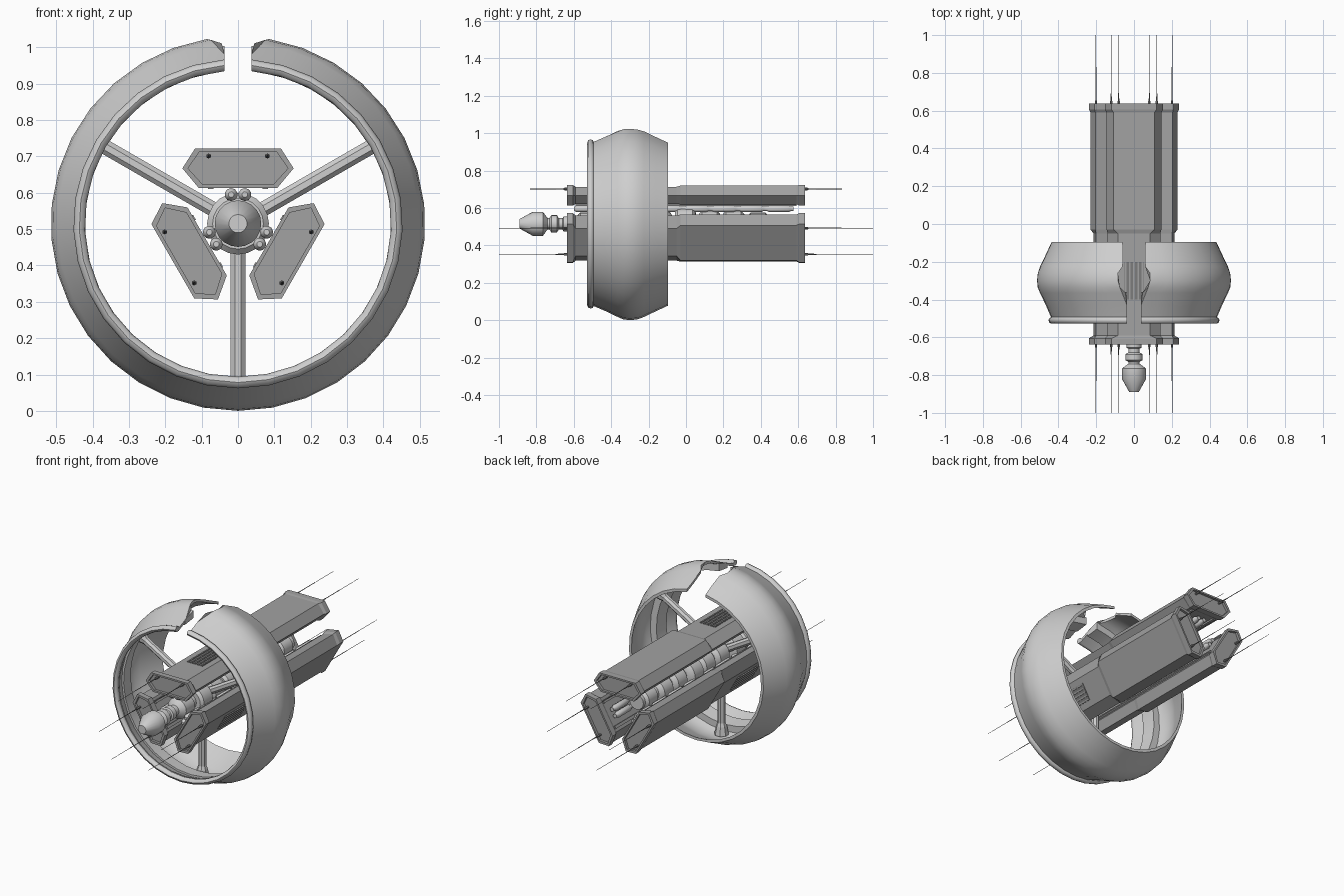
import bpy, bmesh, math
from math import sin, cos, pi, radians

if "Cube" in bpy.data.objects:
    bpy.data.objects.remove(bpy.data.objects["Cube"])

CZ = 0.515  # height of the long axis


def mat(name, v):
    m = bpy.data.materials.new(name)
    m.diffuse_color = (v, v, v * 1.0, 1)
    m.use_nodes = True
    m.node_tree.nodes["Principled BSDF"].inputs["Base Color"].default_value = m.diffuse_color
    return m


LIGHT = mat("light_grey_hull", 0.62)
MID = mat("mid_grey_panel", 0.36)
DARK = mat("dark_grey_detail", 0.2)


def finish(name, bm, material, smooth=None):
    bmesh.ops.recalc_face_normals(bm, faces=bm.faces)
    me = bpy.data.meshes.new(name)
    bm.to_mesh(me)
    bm.free()
    me.materials.append(material)
    ob = bpy.data.objects.new(name, me)
    bpy.context.collection.objects.link(ob)
    if smooth:
        bpy.ops.object.select_all(action='DESELECT')
        bpy.context.view_layer.objects.active = ob
        ob.select_set(True)
        bpy.ops.object.shade_smooth_by_angle(angle=radians(smooth))
    return ob


def loft(name, rings, material, smooth=None):
    """Skin a list of equal rings of 3D points and cap both ends."""
    bm = bmesh.new()
    vs = [[bm.verts.new(p) for p in ring] for ring in rings]
    n = len(vs[0])
    for a, b in zip(vs, vs[1:]):
        for i in range(n):
            j = (i + 1) % n
            bm.faces.new((a[i], a[j], b[j], b[i]))
    bm.faces.new(vs[0][::-1])
    bm.faces.new(vs[-1])
    return finish(name, bm, material, smooth)


def lathe(name, profile, material, segs=16, cx=0, cr=0, turn=0, smooth=35):
    """Turned part along y; profile holds (y, radius). Centre is (cx, cr) turned about the axis."""
    rings = []
    for y, r in profile:
        rings.append([place(cx + r * sin(2 * pi * i / segs), y,
                            cr + r * cos(2 * pi * i / segs), turn) for i in range(segs)])
    return loft(name, rings, material, smooth)


def place(x, y, r, turn):
    c, s = cos(turn), sin(turn)
    return (x * c + r * s, y, CZ - x * s + r * c)


def open_ring(name, section, material, segs=32, smooth=35):
    """Sweep a closed section (y, radius, half gap) nearly all the way round."""
    rings = []
    for k in range(segs + 1):
        ring = []
        for y, r, gap in section:
            g = math.asin(gap / r)
            a = g + (2 * pi - 2 * g) * k / segs
            ring.append((r * sin(a), y, CZ + r * cos(a)))
        rings.append(ring)
    return loft(name, rings, material, smooth)


# Big open ring: barrel-shaped shell with a notched gap at the top
outer = [(-.50, .437, .037), (-.43, .467, .037), (-.365, .498, .045), (-.335, .511, .075),
         (-.30, .515, .085), (-.26, .511, .085), (-.225, .498, .06), (-.16, .467, .058), (-.095, .437, .06)]
inner = [(y, r - .016, g) for y, r, g in reversed(outer)]
open_ring("ring_shell", outer + inner, LIGHT)
# Rolled front rim and inner track
open_ring("ring_front_rim", [(-.51 + .018 * cos(i * pi / 4), .437 + .016 * sin(i * pi / 4), .037)
                             for i in range(8)], LIGHT, smooth=50)
open_ring("ring_inner_track", [(-.44, .435, .037), (-.36, .445, .037), (-.36, .49, .037),
                               (-.44, .462, .037)], LIGHT)

# Central core: nose, neck collars, then a stack of drums
core = [(-.89, .025), (-.82, .064), (-.765, .064), (-.74, .03), (-.73, .03), (-.72, .046), (-.69, .046),
        (-.68, .03), (-.66, .03), (-.655, .04), (-.625, .04), (-.62, .03), (-.59, .03)]
y = -.58
for i in range(8):
    r = .06 if i in (0, 7) else (.085 if i % 3 == 1 else .07)
    core += [(y, r - .015), (y + .015, r), (y + .095, r), (y + .11, r - .015), (y + .115, .045), (y + .13, .045)]
    y += .13
lathe("central_core", core, LIGHT, 20)


def hexa(w, t, lo, hi, mid, b):
    return [(-w, mid), (-t, hi), (t, hi), (w, mid), (b, lo), (-b, lo)]


FLANGE = hexa(.153, .118, .098, .207, .152, .108)
BODY = hexa(.145, .108, .104, .204, .152, .1)
NOSE = hexa(.140, .085, .106, .198, .152, .098)
INSET = [(x * .9, .153 + (r - .153) * .82) for x, r in FLANGE]
STATIONS = [(-.622, INSET), (-.637, INSET), (-.637, FLANGE), (-.605, FLANGE), (-.59, NOSE), (-.05, NOSE),
            (-.03, BODY), (.59, BODY), (.605, FLANGE), (.637, FLANGE), (.637, INSET), (.622, INSET)]


def box(name, x0, x1, y0, y1, r0, r1, turn, material):
    return loft(name, [[place(x, yy, r, turn) for x, r in ((x0, r0), (x1, r0), (x1, r1), (x0, r1))]
                       for yy in (y0, y1)], material)


for k in range(3):
    t = k * 2 * pi / 3
    # Long hull pod with end flanges
    loft(f"pod_{k}", [[place(x, yy, r, t) for x, r in sec] for yy, sec in STATIONS], MID)
    # Vent with ribs on the outer face
    box(f"vent_plate_{k}", -.05, .05, -.40, -.20, .195, .1995, t, DARK)
    for i in range(5):
        x = -.044 + i * .022
        box(f"vent_rib_{k}_{i}", x - .004, x + .004, -.40, -.20, .195, .204, t, MID)
    for s in (-1, 1):
        # Rails under the pod
        box(f"pod_rail_{k}_{s}", s * .075 - .008, s * .075 + .008, -.59, .59, .095, .11, t, MID)
        # Beaded pipe between core and pod
        pipe = [(-.60, .008)]
        for i in range(8):
            a = -.595 + i * .147
            pipe += [(a, .012), (a + .012, .018), (a + .115, .018), (a + .127, .012), (a + .14, .012)]
        lathe(f"pipe_{k}_{s}", pipe, LIGHT, 10, s * .019, .08, t, 50)
        # Antennas at both ends
        for e in (-1, 1):
            prof = [(e * .615, .007), (e * .65, .007), (e * .655, .0035), (e * .69, .003),
                    (e * .70, .002), (e * .83, .002), (e * .835, .0012), (e * 1.0, .0012)]
            lathe(f"antenna_{k}_{s}_{e}", prof, DARK, 6, s * .081, .186, t)

    # Spoke to the ring, set between the pods, with a flared foot
    ts = t + pi / 3
    rings = [[place(w * cos(i * pi / 4 + pi / 8), -.33 + w * sin(i * pi / 4 + pi / 8), r, ts)
              for i in range(8)] for r, w in ((.04, .022), (.42, .022), (.44, .03), (.49, .04))]
    loft(f"spoke_{k}", rings, LIGHT)
